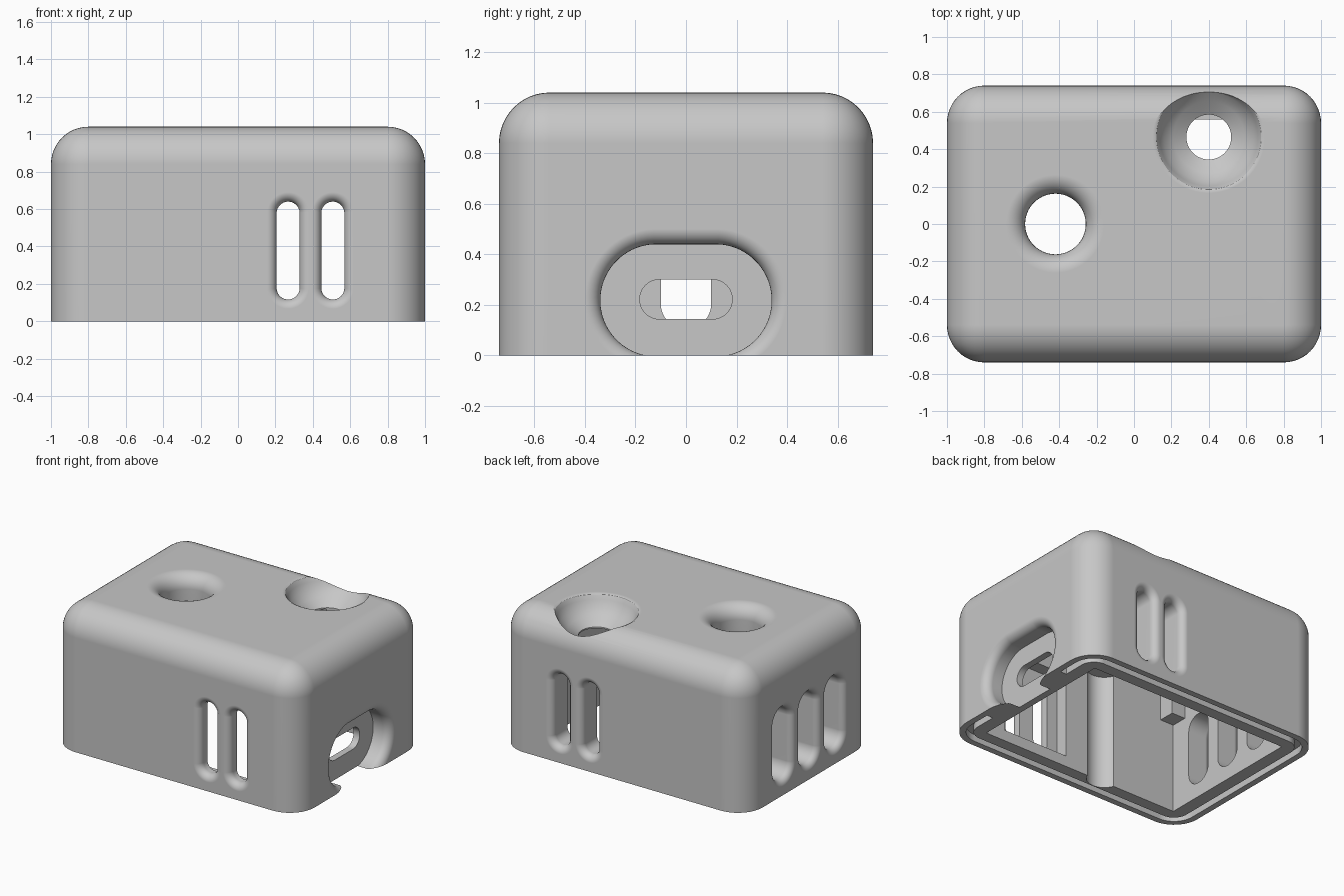
import bpy, bmesh, math
from mathutils import Vector

if "Cube" in bpy.data.objects:
    bpy.data.objects.remove(bpy.data.objects["Cube"], do_unlink=True)

grey = bpy.data.materials.new("light_grey_plastic")
grey.use_nodes = True
COLOUR = (0.57, 0.57, 0.57, 1)
grey.diffuse_color = COLOUR
grey.node_tree.nodes["Principled BSDF"].inputs["Base Color"].default_value = COLOUR


def finish(name, bm):
    bmesh.ops.recalc_face_normals(bm, faces=bm.faces)
    mesh = bpy.data.meshes.new(name)
    bm.to_mesh(mesh)
    bm.free()
    mesh.materials.append(grey)
    obj = bpy.data.objects.new(name, mesh)
    bpy.context.collection.objects.link(obj)
    return obj


def box(name, low, high, radius=0, round_top=False):
    """Box between two corners, with optional rounded upright and top edges."""
    bm = bmesh.new()
    bmesh.ops.create_cube(bm, size=1)
    for v in bm.verts:
        v.co = Vector([(a + b) / 2 + c * (b - a) for a, b, c in zip(low, high, v.co)])
    if radius:
        middle = (low[2] + high[2]) / 2
        edges = []
        for e in bm.edges:
            upright = abs(e.verts[0].co.z - e.verts[1].co.z) > 0.001
            on_top = min(v.co.z for v in e.verts) > middle
            if upright or (round_top and on_top):
                edges.append(e)
        bmesh.ops.bevel(bm, geom=edges, offset=radius, segments=12, profile=0.5,
                        affect='EDGES')
    return finish(name, bm)


def slot(name, origin, inward, along, half, profile, n=64):
    """Loft of stadium sections: profile lists (depth, radius) pairs."""
    origin, inward, along = Vector(origin), Vector(inward), Vector(along)
    across = inward.cross(along)
    bm = bmesh.new()
    loops = []
    for depth, r in profile:
        loop = []
        for i in range(n):
            a = (i + 0.5) * math.tau / n
            shift = math.copysign(half, math.sin(a))
            loop.append(bm.verts.new(origin + inward * depth + across * r * math.cos(a)
                                     + along * (r * math.sin(a) + shift)))
        loops.append(loop)
    for p, q in zip(loops, loops[1:]):
        for i in range(n):
            j = (i + 1) % n
            bm.faces.new((p[i], p[j], q[j], q[i]))
    bm.faces.new(loops[0])
    bm.faces.new(loops[-1])
    return finish(name, bm)


def flared(radius, fillet, depth, steps=8):
    """Profile of a straight hole whose outer edge is rounded over."""
    pts = [(-0.05, radius + fillet)]
    for i in range(steps + 1):
        a = i / steps * math.pi / 2
        pts.append((fillet * (1 - math.cos(a)), radius + fillet * (1 - math.sin(a))))
    return pts + [(depth, radius)]


def combine(target, tool, operation):
    mod = target.modifiers.new("combine", 'BOOLEAN')
    mod.operation, mod.solver, mod.object = operation, 'EXACT', tool
    bpy.context.view_layer.update()
    graph = bpy.context.evaluated_depsgraph_get()
    mesh = bpy.data.meshes.new_from_object(target.evaluated_get(graph))
    target.modifiers.clear()
    target.data = mesh
    bpy.data.objects.remove(tool, do_unlink=True)


X, Y, Z = Vector((1, 0, 0)), Vector((0, 1, 0)), Vector((0, 0, 1))
HX, HY, TOP = 1.0, 0.74, 1.04
INX, INY, CEILING = 0.81, 0.56, 0.855

# Rounded thick-walled shell, open at the bottom
case = box("case_shell", (-HX, -HY, 0), (HX, HY, TOP), 0.2, True)
combine(case, box("cavity", (-INX, -INY, -0.1), (INX, INY, CEILING)), 'DIFFERENCE')

# Sealing groove in the bottom rim, interrupted at the cable port
groove = box("groove", (-0.955, -0.695, -0.05), (0.955, 0.695, 0.05), 0.155)
combine(groove, box("groove_core", (-0.905, -0.645, -0.1), (0.905, 0.645, 0.1), 0.105),
        'DIFFERENCE')
combine(groove, box("groove_gap", (0.7, -0.38, -0.1), (1.1, 0.38, 0.1)), 'DIFFERENCE')
combine(case, groove, 'DIFFERENCE')

# Inner corner blocks under the ceiling
for sx in (-1, 1):
    for sy in (-1, 1):
        xs = sorted((sx * 0.7, sx * (INX + 0.02)))
        ys = sorted((sy * 0.44, sy * (INY + 0.02)))
        combine(case, box("corner_block", (xs[0], ys[0], 0.66), (xs[1], ys[1], 0.875)), 'UNION')

# Round channel and vent pocket in the inner front wall
combine(case, slot("front_channel", (-0.18, -0.52, -0.1), Z, X, 0,
                   [(0, 0.12), (CEILING + 0.09, 0.12)]), 'DIFFERENCE')
combine(case, box("vent_pocket", (0.12, -0.65, 0.08), (0.65, -0.5, 0.7)), 'DIFFERENCE')

# Paired vents in front and back
for x in (0.268, 0.507):
    for side in (-1, 1):
        combine(case, slot("vent", (x, side * HY, 0.378), -side * Y, Z, 0.2,
                           flared(0.0615, 0.05, 0.25)), 'DIFFERENCE')

# Three wider vents on the right-hand end
for y in (-0.3, 0, 0.3):
    combine(case, slot("end_vent", (-HX, y, 0.37), X, Z, 0.165,
                       flared(0.1, 0.045, 0.25)), 'DIFFERENCE')

# Cable port: flared recess and a small opening
combine(case, slot("port_recess", (HX, 0, 0.218), -X, Y, 0.117,
                   flared(0.222, 0.06, 0.14)), 'DIFFERENCE')
combine(case, slot("port_hole", (HX, 0, 0.222), -X, Y, 0.105,
                   [(0, 0.078), (0.3, 0.078)]), 'DIFFERENCE')

# Round top hole and countersunk screw hole
combine(case, slot("top_hole", (-0.42, 0, TOP), -Z, X, 0, flared(0.162, 0.1, 0.3)),
        'DIFFERENCE')
combine(case, slot("countersink", (0.4, 0.465, TOP), -Z, X, 0,
                   [(-0.05, 0.3), (0, 0.3), (0.01, 0.28), (0.04, 0.262), (0.09, 0.24),
                    (0.13, 0.19), (0.175, 0.12), (0.3, 0.12)]), 'DIFFERENCE')

# Smooth shading with crisp edges
bpy.ops.object.select_all(action='DESELECT')
case.select_set(True)
bpy.context.view_layer.objects.active = case
bpy.ops.object.shade_smooth_by_angle(angle=math.radians(32))
weighted = case.modifiers.new("even_shading", 'WEIGHTED_NORMAL')
weighted.keep_sharp = True
